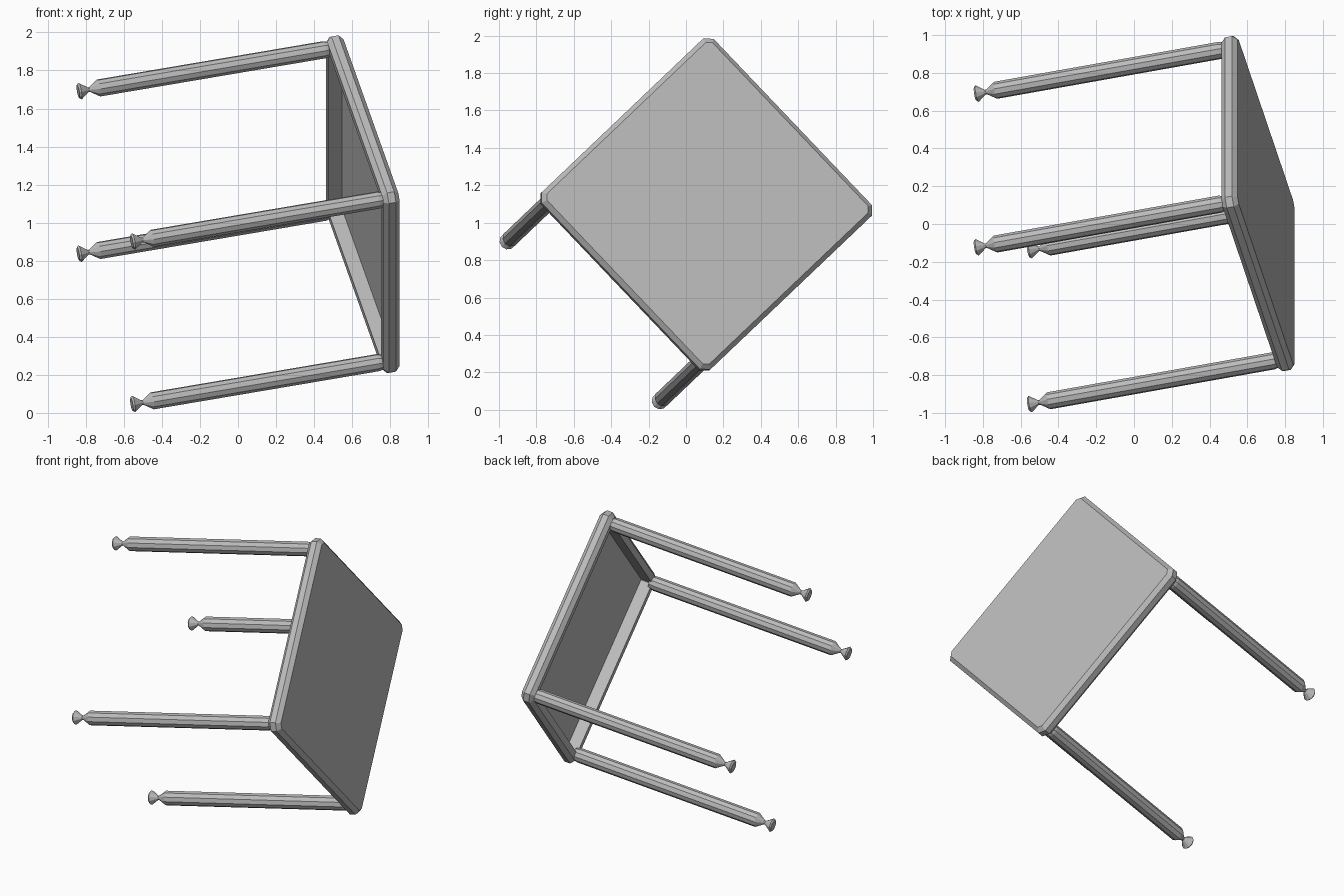
import bpy, bmesh, math
from mathutils import Matrix, Vector

cube = bpy.data.objects.get("Cube")
if cube:
    bpy.data.objects.remove(cube, do_unlink=True)

grey = bpy.data.materials.new("plain grey")
grey.use_nodes = True
COLOUR = (0.5, 0.5, 0.5, 1)
grey.diffuse_color = COLOUR
grey.node_tree.nodes["Principled BSDF"].inputs["Base Color"].default_value = COLOUR

# Tipped pose: table normal, and the two edge directions of the top
TILT, TURN = math.radians(13.8), math.radians(43.6)
n = Vector((math.cos(TILT), math.sin(TILT) * math.cos(TURN), math.sin(TILT) * math.sin(TURN)))
v = Vector((0, -math.sin(TURN), math.cos(TURN)))
u = v.cross(n)
POSE = Matrix.Translation((0.656, 0.108, 1.097)) @ Matrix((u, v, n)).transposed().to_4x4()

HALF, THICK, CORNER = 0.654, 0.088, 0.04
LEG_POS = 0.59


def skin(name, rings, loc=(0, 0, 0)):
    """Bridge equal rings of points and cap both ends."""
    bm = bmesh.new()
    loops = [[bm.verts.new(p) for p in ring] for ring in rings]
    for a, b in zip(loops, loops[1:]):
        for i in range(len(a)):
            j = (i + 1) % len(a)
            bm.faces.new((a[i], a[j], b[j], b[i]))
    bm.faces.new(loops[0][::-1])
    bm.faces.new(loops[-1])
    bmesh.ops.recalc_face_normals(bm, faces=bm.faces)
    mesh = bpy.data.meshes.new(name)
    bm.to_mesh(mesh)
    bm.free()
    mesh.materials.append(grey)
    obj = bpy.data.objects.new(name, mesh)
    bpy.context.collection.objects.link(obj)
    obj.matrix_world = POSE @ Matrix.Translation(loc)
    return obj


def square_ring(inset, z):
    """Square outline with cut corners, inset from the table edge."""
    h = HALF - inset
    c = max(CORNER - 0.586 * inset, 0.004)
    pts = []
    for k in range(4):
        a, b = math.cos(k * math.pi / 2), math.sin(k * math.pi / 2)
        for x, y in ((h, h - c), (h - c, h)):
            pts.append((a * x - b * y, b * x + a * y, z))
    return pts


def round_ring(r, z, sides=10):
    return [(r * math.cos(2 * math.pi * i / sides), r * math.sin(2 * math.pi * i / sides), z)
            for i in range(sides)]


# Table top: chamfered edge, rim below, recessed underside
T = THICK / 2
top_profile = [(0.07, T - 0.012), (0.07, -T), (0.025, -T), (0, -T + 0.025),
               (0, T - 0.025), (0.025, T)]
skin("table_top", [square_ring(d, z) for d, z in top_profile])

# Legs, each with a tapered end, thin neck and flared foot
leg_profile = [(0.036, -1.396), (0.045, -1.386), (0.013, -1.342), (0.013, -1.334),
               (0.046, -1.285), (0.046, -0.062), (0.038, -T + 0.014)]
for side, sx in (("upper", 1), ("lower", -1)):
    for end, sy in (("right", 1), ("left", -1)):
        skin(f"{side}_{end}_leg", [round_ring(r, z) for r, z in leg_profile],
             (sx * LEG_POS, sy * LEG_POS, 0))
